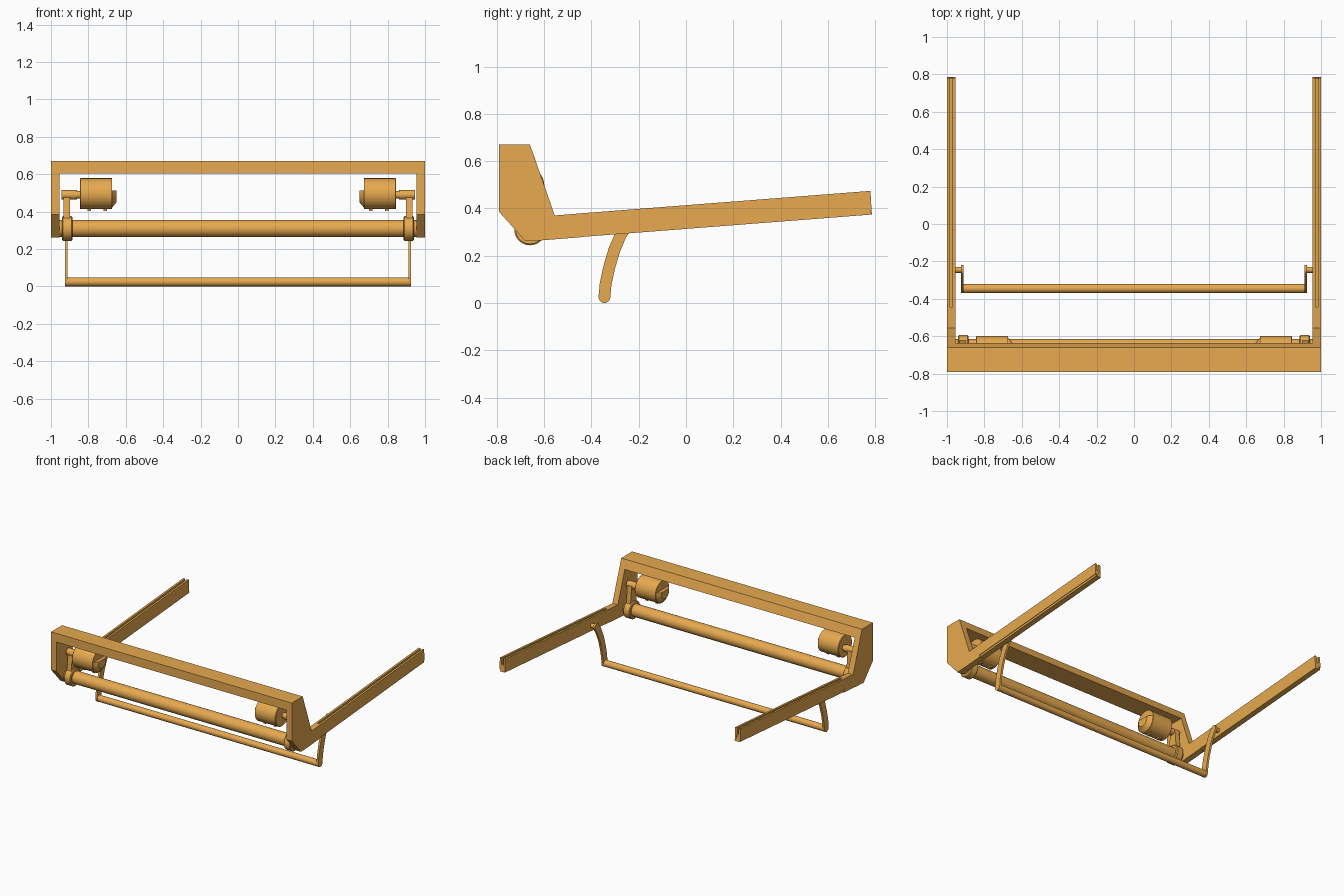
import bpy, bmesh, math
from mathutils import Vector

if "Cube" in bpy.data.objects:
    bpy.data.objects.remove(bpy.data.objects["Cube"])

mat = bpy.data.materials.new("orange_paint")
mat.diffuse_color = (0.8, 0.4, 0.08, 1)
mat.use_nodes = True
mat.node_tree.nodes["Principled BSDF"].inputs["Base Color"].default_value = mat.diffuse_color


def finish(bm, name, smooth=False):
    bmesh.ops.recalc_face_normals(bm, faces=bm.faces)
    me = bpy.data.meshes.new(name)
    bm.to_mesh(me)
    bm.free()
    ob = bpy.data.objects.new(name, me)
    bpy.context.collection.objects.link(ob)
    me.materials.append(mat)
    if smooth:
        bpy.ops.object.select_all(action='DESELECT')
        bpy.context.view_layer.objects.active = ob
        ob.select_set(True)
        bpy.ops.object.shade_smooth_by_angle(angle=math.radians(35))
    return ob


def mirror(ob):
    ob.modifiers.new("mirror", 'MIRROR').use_mirror_merge = False
    return ob


def plate(name, pts, x0, x1, smooth=False):
    """Extrude a (y, z) outline along x."""
    bm = bmesh.new()
    f = bm.faces.new([bm.verts.new((x0, y, z)) for y, z in pts])
    r = bmesh.ops.extrude_face_region(bm, geom=[f])
    bmesh.ops.translate(bm, vec=(x1 - x0, 0, 0),
                        verts=[v for v in r["geom"] if isinstance(v, bmesh.types.BMVert)])
    return finish(bm, name, smooth)


def lathe(name, prof, cy, cz, n=32, cut_z=None):
    """Revolve (x, radius) points about a line parallel to x, capped at both ends."""
    bm = bmesh.new()
    rings = [[bm.verts.new((x, cy + r * math.cos(2 * math.pi * i / n),
                            cz + r * math.sin(2 * math.pi * i / n))) for i in range(n)]
             for x, r in prof]
    for a, b in zip(rings, rings[1:]):
        for i in range(n):
            j = (i + 1) % n
            bm.faces.new((a[i], a[j], b[j], b[i]))
    bm.faces.new(rings[0])
    bm.faces.new(rings[-1])
    if cut_z is not None:
        bmesh.ops.bisect_plane(bm, geom=bm.verts[:] + bm.edges[:] + bm.faces[:],
                               plane_co=(0, 0, cut_z), plane_no=(0, 0, 1), clear_outer=True)
        bmesh.ops.holes_fill(bm, edges=[e for e in bm.edges if e.is_boundary])
    return finish(bm, name, True)


# Side frame: upright cheek with long tapering arm stub
mirror(plate("side_cheek", [(-.79, .67), (-.66, .67), (-.555, .37), (-.445, .379),
                            (-.445, .278), (-.61, .265), (-.68, .262), (-.79, .385)], .955, 1))


# Long rails: slotted along the top, stepped along the lower outer edge
def rail_strip(name, top, bottom, x0, x1):
    a, b, k = -.445, .785, .0775
    mirror(plate(name, [(a, .379 - top), (b - .005, .474 - top),
                        (b - .005 + bottom * .06, .474 - bottom), (a, .379 - bottom)], x0, x1))


rail_strip("rail_inner_wall", 0, .1, .955, .97)
rail_strip("rail_core", .05, .1, .97, .985)
rail_strip("rail_outer_wall", 0, .084, .985, 1)
rail_strip("rail_lower_lip", .084, .1, .985, .996)

# Top cross beam
plate("top_beam", [(-.79, .605), (-.79, .67), (-.66, .67), (-.637, .605)], -.955, .955)

# Roller and its end collars
RY, RZ = -.66, .31
lathe("roller", [(-.89, .046), (.89, .046)], RY, RZ)
mirror(lathe("roller_collar", [(.885, .06), (.89, .066), (.935, .066), (.94, .06)], RY, RZ))
mirror(lathe("collar_pin", [(.935, .045), (.96, .045)], RY, RZ))

# Links rising from the collars to the motor bosses
mirror(plate("motor_link", [(-.70, .33), (-.62, .33), (-.635, .49), (-.685, .49)], .897, .933))
mirror(lathe("motor_boss", [(.862, .026), (.945, .026)], -.665, .49))
mirror(lathe("motor_shaft", [(.835, .02), (.87, .02)], -.665, .49))

# Motors: drum with a tapered lower nose
MY, MZ = -.682, .496
mirror(lathe("motor_drum", [(.675, .083), (.842, .083), (.846, .079)], MY, MZ))
mirror(lathe("motor_nose", [(.649, .045), (.68, .083)], MY, MZ, cut_z=.512))
for i, x in enumerate((.70, .785)):
    mirror(plate(f"motor_foot_{i}", [(-.70, .404), (-.665, .404), (-.665, .425), (-.70, .425)],
                 x, x + .02))

# Lower handle: cross bar, curved flat levers and pivots
lathe("handle_bar", [(-.922, .024), (.922, .024)], -.345, .025, 24)
path = [Vector(p) for p in ((-.345, .025), (-.34, .08), (-.325, .15), (-.303, .225),
                            (-.275, .29), (-.245, .335))]
left, right = [], []
w = .025
for i, p in enumerate(path):
    t = (path[min(i + 1, len(path) - 1)] - path[max(i - 1, 0)]).normalized()
    n = Vector((-t.y, t.x)) * w
    left.append(p + n)
    right.append(p - n)


def cap(c, start):
    return [c + w * Vector((math.cos(start + math.pi * k / 8), math.sin(start + math.pi * k / 8)))
            for k in range(1, 8)]


d0, d1 = right[-1] - path[-1], left[0] - path[0]
outline = (right + cap(path[-1], math.atan2(d0.y, d0.x)) + left[::-1]
           + cap(path[0], math.atan2(d1.y, d1.x)))
mirror(plate("handle_lever", outline, .911, .926, True))
mirror(lathe("handle_pivot", [(.92, .016), (.96, .016)], -.245, .335, 20))
